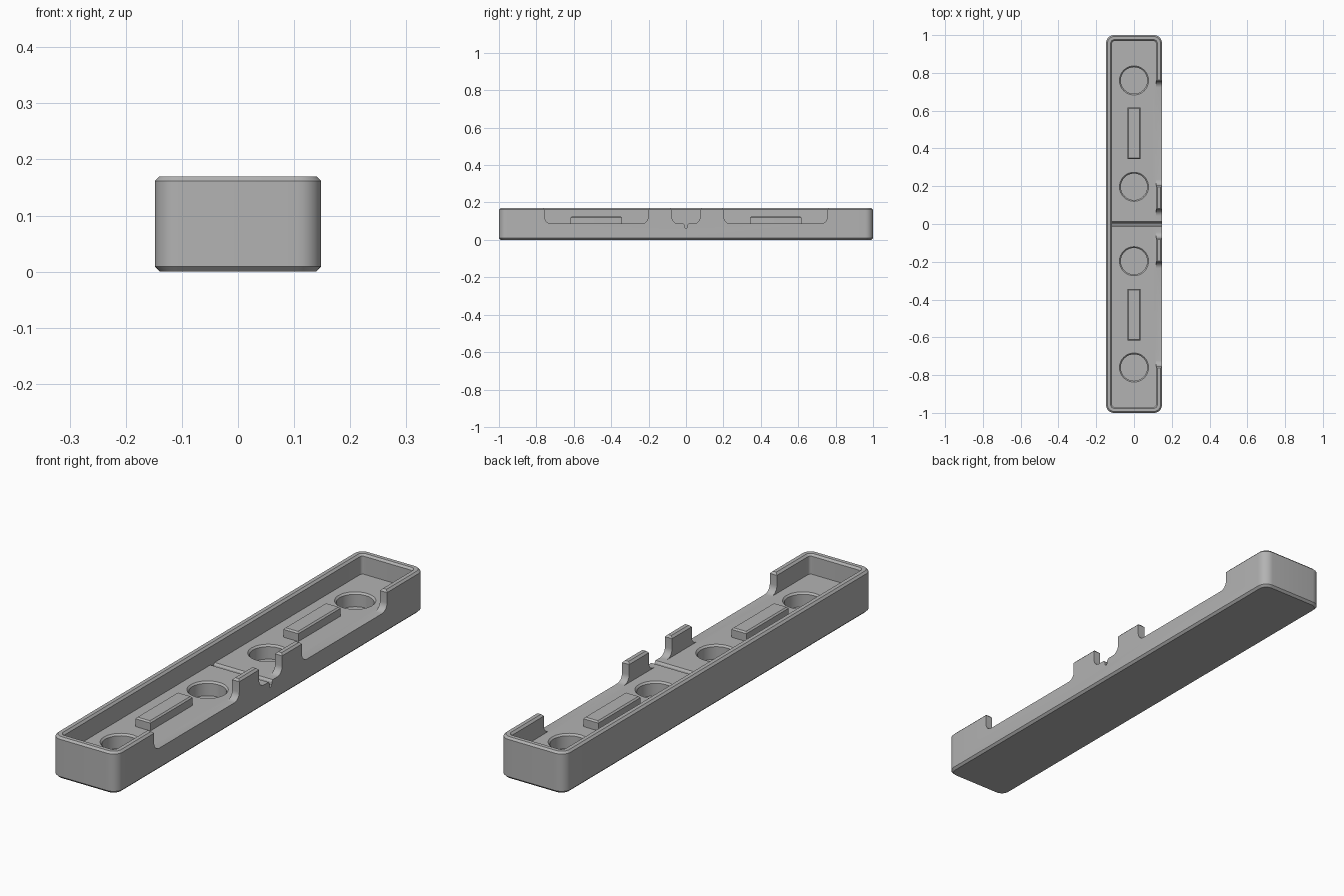
import bpy, bmesh, math

if "Cube" in bpy.data.objects:
    bpy.data.objects.remove(bpy.data.objects["Cube"], do_unlink=True)

FLOOR, TOP, HX, HY = 0.088, 0.17, 0.148, 1.0

grey = bpy.data.materials.new("plain_grey")
grey.use_nodes = True
grey.diffuse_color = (0.45, 0.45, 0.45, 1)
grey.node_tree.nodes["Principled BSDF"].inputs["Base Color"].default_value = grey.diffuse_color


def rounded_rect(hx, hy, r, steps=8):
    """Counter-clockwise outline of a rectangle with round corners."""
    pts = []
    for k, (sx, sy) in enumerate([(1, 1), (-1, 1), (-1, -1), (1, -1)]):
        for i in range(steps + 1):
            a = math.pi / 2 * (k + i / steps)
            pts.append((sx * (hx - r) + r * math.cos(a), sy * (hy - r) + r * math.sin(a)))
    return pts


def loft(name, rings):
    """Closed solid through a stack of 3D rings with equal point counts."""
    bm = bmesh.new()
    loops = [[bm.verts.new(p) for p in ring] for ring in rings]
    for a, b in zip(loops, loops[1:]):
        for i in range(len(a)):
            j = (i + 1) % len(a)
            bm.faces.new((a[i], a[j], b[j], b[i]))
    bm.faces.new(loops[0][::-1])
    bm.faces.new(loops[-1])
    bmesh.ops.recalc_face_normals(bm, faces=bm.faces)
    mesh = bpy.data.meshes.new(name)
    bm.to_mesh(mesh)
    bm.free()
    mesh.materials.append(grey)
    ob = bpy.data.objects.new(name, mesh)
    bpy.context.collection.objects.link(ob)
    return ob


def stack(name, levels, cx=0, cy=0):
    """Solid from (half x, half y, corner radius, z) levels."""
    return loft(name, [[(x + cx, y + cy, z) for x, y in rounded_rect(hx, hy, r)]
                       for hx, hy, r, z in levels])


def prism_x(name, profile, x0, x1):
    return loft(name, [[(x, y, z) for y, z in profile] for x in (x0, x1)])


def wall_gap(y0, y1, r=0.032, c=0.008):
    """Cut through the side wall: round lower corners, flared upper edges."""
    pts = [(y0 - 2 * c, TOP + c), (y0, TOP - c)]
    for cy, start in ((y0 + r, math.pi), (y1 - r, 1.5 * math.pi)):
        for i in range(7):
            a = start + math.pi / 2 * i / 6
            pts.append((cy + r * math.cos(a), FLOOR + r + r * math.sin(a)))
    pts += [(y1, TOP - c), (y1 + 2 * c, TOP + c)]
    return prism_x("gap_cutter", pts, 0.1, 0.2)


# Outer shell with chamfered rims
tray = stack("tray", [(HX - 0.009, HY - 0.009, 0.033, 0), (HX, HY, 0.042, 0.009),
                      (HX, HY, 0.042, TOP - 0.008), (HX - 0.008, HY - 0.008, 0.034, TOP)])

# Inner recess with a chamfered mouth
cutters = [stack("recess_cutter", [
    (0.116, 0.968, 0.012, FLOOR), (0.116, 0.968, 0.012, TOP - 0.008),
    (0.132, 0.984, 0.028, TOP + 0.008)])]

# Openings in the side wall
cutters += [wall_gap(-0.755, -0.203), wall_gap(-0.075, 0.075), wall_gap(0.203, 0.755)]

# Round pockets with chamfered edges
for y in (-0.76, -0.197, 0.197, 0.76):
    cutters.append(stack("pocket_cutter", [(r, r, r - 0.0005, z) for r, z in
                   ((0.07, 0.03), (0.07, FLOOR - 0.007), (0.077, FLOOR), (0.077, FLOOR + 0.02))], 0, y))

# Cross groove in the middle
cutters.append(prism_x("groove_cutter", [
    (-0.014, 0.1), (-0.014, FLOOR), (-0.008, 0.08), (-0.007, 0.067), (0, 0.062),
    (0.007, 0.067), (0.008, 0.08), (0.014, FLOOR), (0.014, 0.1)], -0.116, 0.2))

bpy.context.view_layer.objects.active = tray
for cutter in cutters:
    mod = tray.modifiers.new("cut", 'BOOLEAN')
    mod.operation, mod.solver, mod.object = 'DIFFERENCE', 'EXACT', cutter
    bpy.ops.object.modifier_apply(modifier=mod.name)
    bpy.data.objects.remove(cutter, do_unlink=True)

# Raised bars on the floor
parts = [tray]
for side, y in (("front", -0.48), ("back", 0.48)):
    parts.append(stack(side + "_raised_bar", [
        (0.034, 0.137, 0.001, FLOOR - 0.01), (0.034, 0.137, 0.001, 0.12),
        (0.028, 0.131, 0.001, 0.126)], 0, y))

bpy.ops.object.select_all(action='DESELECT')
for ob in parts:
    ob.select_set(True)
bpy.ops.object.shade_smooth_by_angle(angle=math.radians(30))
